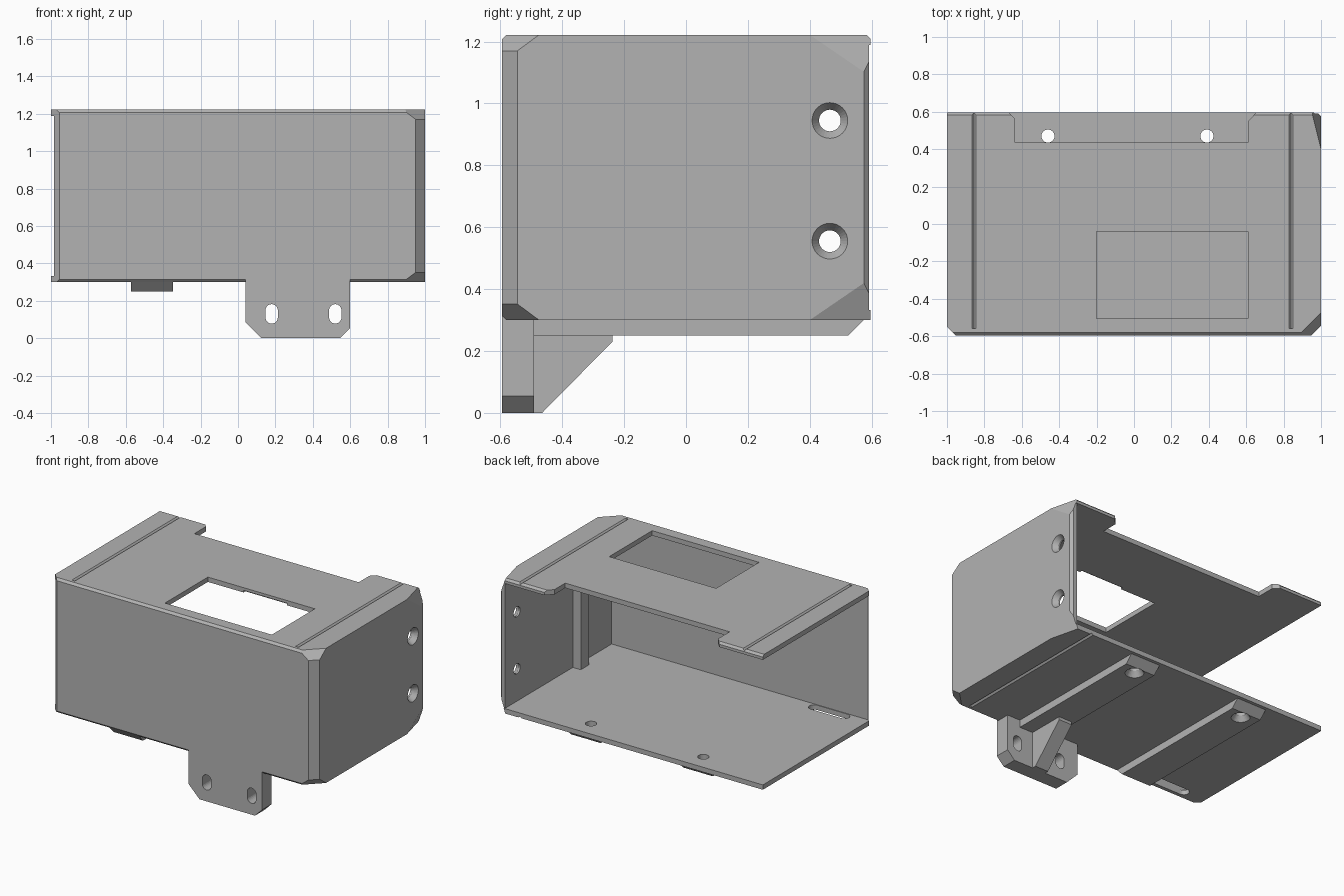
import bpy, bmesh, math
from mathutils import Vector, Matrix

cube = bpy.data.objects.get("Cube")
if cube:
    bpy.data.objects.remove(cube, do_unlink=True)

grey = bpy.data.materials.new("plain_grey")
grey.use_nodes = True
grey.diffuse_color = (0.45, 0.45, 0.45, 1)
grey.node_tree.nodes["Principled BSDF"].inputs["Base Color"].default_value = (0.45, 0.45, 0.45, 1)

# Overall extents and sheet thicknesses
X, FRONT, BACK, LOW, HIGH = 1.0, -0.595, 0.597, 0.3, 1.222
SHEET, SIDE = 0.033, 0.045


def finish(name, bm):
    bmesh.ops.recalc_face_normals(bm, faces=bm.faces)
    mesh = bpy.data.meshes.new(name)
    bm.to_mesh(mesh)
    bm.free()
    mesh.materials.append(grey)
    obj = bpy.data.objects.new(name, mesh)
    bpy.context.collection.objects.link(obj)
    return obj


def prism(name, profile, axis, lo, hi, planes=()):
    """Extrude a 2D profile along an axis, then trim it by (point, normal) planes."""
    def place(a, b, c):
        return {"x": (c, a, b), "y": (a, c, b), "z": (a, b, c)}[axis]
    bm = bmesh.new()
    face = bm.faces.new([bm.verts.new(place(a, b, lo)) for a, b in profile])
    moved = bmesh.ops.extrude_face_region(bm, geom=[face])["geom"]
    bmesh.ops.translate(bm, vec=place(0, 0, hi - lo),
                        verts=[g for g in moved if isinstance(g, bmesh.types.BMVert)])
    for point, normal in planes:
        geom = bm.verts[:] + bm.edges[:] + bm.faces[:]
        bmesh.ops.bisect_plane(bm, geom=geom, plane_co=point, plane_no=normal, clear_outer=True)
        rim = [e for e in bm.edges if e.is_boundary]
        if rim:
            bmesh.ops.holes_fill(bm, edges=rim, sides=0)
    return finish(name, bm)


def box(name, x0, x1, y0, y1, z0, z1, planes=()):
    return prism(name, [(x0, y0), (x1, y0), (x1, y1), (x0, y1)], "z", z0, z1, planes)


def cone(start, end, r1, r2):
    start, end = Vector(start), Vector(end)
    way = end - start
    turn = way.to_track_quat("Z", "Y").to_matrix().to_4x4()
    bm = bmesh.new()
    bmesh.ops.create_cone(bm, cap_ends=True, segments=32, radius1=r1, radius2=r2, depth=way.length,
                          matrix=Matrix.Translation((start + end) / 2) @ turn)
    return finish("hole_cutter", bm)


def stadium(cx, cy, half_x, half_y):
    r = min(half_x, half_y)
    pts = []
    for i in range(26):
        a = math.pi * (i if i < 13 else i - 1) / 12
        end = 1 if i < 13 else -1
        u, v = r * math.cos(a), r * math.sin(a) + end * (max(half_x, half_y) - r)
        pts.append((cx + v, cy - u) if half_x > half_y else (cx + u, cy + v))
    return pts


def cut(obj, *cutters):
    for c in cutters:
        c.hide_render = True
        mod = obj.modifiers.new("cut", "BOOLEAN")
        mod.operation, mod.solver, mod.object = "DIFFERENCE", "EXACT", c
        with bpy.context.temp_override(object=obj, active_object=obj):
            bpy.ops.object.modifier_apply(modifier=mod.name)


def discard(*cutters):
    for c in cutters:
        bpy.data.objects.remove(c, do_unlink=True)


# Trimming planes for the bevelled outer corners
trims = [((X, -0.545, 0), (1, -1, 0)),
         ((0, FRONT + 0.015, HIGH), (0, -1, 1)),
         ((0, FRONT + 0.015, LOW), (0, -1, -1))]
for z, s in ((LOW, -1), (HIGH, 1)):
    trims.append(((X, -0.475, z), (1, -1, 1.35 * s)))
    a, b, c = Vector((X, 0.4, z)), Vector((X, 0.59, z - 0.13 * s)), Vector((0.95, 0.6, z))
    n = (b - a).cross(c - a)
    trims.append((a, n if n.x > 0 else -n))
left_trim = ((-0.955, FRONT, 0), (-1, -1, 0))
tab_trim = ((0, BACK - 0.014, HIGH), (0, 1, 1))

# Top plate with rear tabs
top = prism("top_plate", [(-X, FRONT), (X, FRONT), (X, BACK), (0.655, BACK), (0.61, 0.55),
                          (0.61, 0.435), (-0.635, 0.435), (-0.635, 0.56), (-0.67, BACK), (-X, BACK)],
            "z", HIGH - SHEET, HIGH, trims + [left_trim, tab_trim])
cutters = [box("window_cutter", -0.2, 0.61, -0.505, -0.04, 1.1, 1.3),
           box("recess_cutter", 0.07, 0.4, -0.1, -0.02, 1.1, 1.203)]


def groove(x, z, s):
    return prism("groove_cutter", [(x - 0.014, z + 0.003 * s), (x + 0.014, z + 0.003 * s),
                                   (x, z - 0.012 * s)], "y", -1, 1)


cutters += [groove(x, HIGH, 1) for x in (-0.855, 0.84)]
cut(top, *cutters)
discard(*cutters)

# Floor and the runners under it
floor = box("floor_plate", -X, X, FRONT, BACK, LOW, LOW + SHEET, trims + [left_trim])
cutters = [groove(0.84, LOW, -1),
           prism("slot_cutter", stadium(-0.72, -0.52, 0.15, 0.035), "z", 0.2, 0.5)]
cut(floor, *cutters)
discard(*cutters)
for x, side in ((0.39, "right"), (-0.46, "left")):
    runner = prism(side + "_runner", [(-0.58, LOW + 0.002), (-0.53, 0.25), (0.525, 0.25), (0.577, LOW + 0.002)],
                   "x", x - 0.112, x + 0.112)
    holes = [cone((x, 0.47, 0.2), (x, 0.47, 0.5), 0.035, 0.035),
             cone((x, 0.47, 0.24), (x, 0.47, 0.285), 0.065, 0.035)]
    for part in (floor, runner):
        cut(part, *holes)
    discard(*holes)

# Front wall
box("front_wall", -0.985, X, FRONT, FRONT + 0.035, LOW, HIGH, trims + [left_trim])

# Side wall with countersunk holes and an inner post
side_wall = box("side_wall", X - SIDE, X, FRONT, BACK - 0.005, LOW, HIGH,
                trims + [((X, 0.575, 0), (1, 1, 0))])
for z in (0.555, 0.945):
    holes = [cone((0.9, 0.465, z), (1.1, 0.465, z), 0.035, 0.035),
             cone((0.966, 0.465, z), (1.002, 0.465, z), 0.035, 0.059)]
    cut(side_wall, *holes)
    discard(*holes)
box("inner_post", 0.895, X - SIDE + 0.002, -0.23, -0.14, LOW + 0.02, HIGH - 0.02)

# Hanging bracket with slots and its gusset
bracket = prism("bracket", [(0.04, 0.32), (0.04, 0.085), (0.125, 0), (0.545, 0), (0.6, 0.055), (0.6, 0.32)],
                "y", FRONT, -0.492)
for x in (0.18, 0.52):
    slot = prism("slot_cutter", stadium(x, 0.13, 0.033, 0.052), "y", -0.8, -0.3)
    cut(bracket, slot)
    discard(slot)
prism("gusset", [(-0.5, 0), (-0.465, 0), (-0.238, 0.23), (-0.238, 0.31), (-0.5, 0.31)], "x", 0.3, 0.4)
